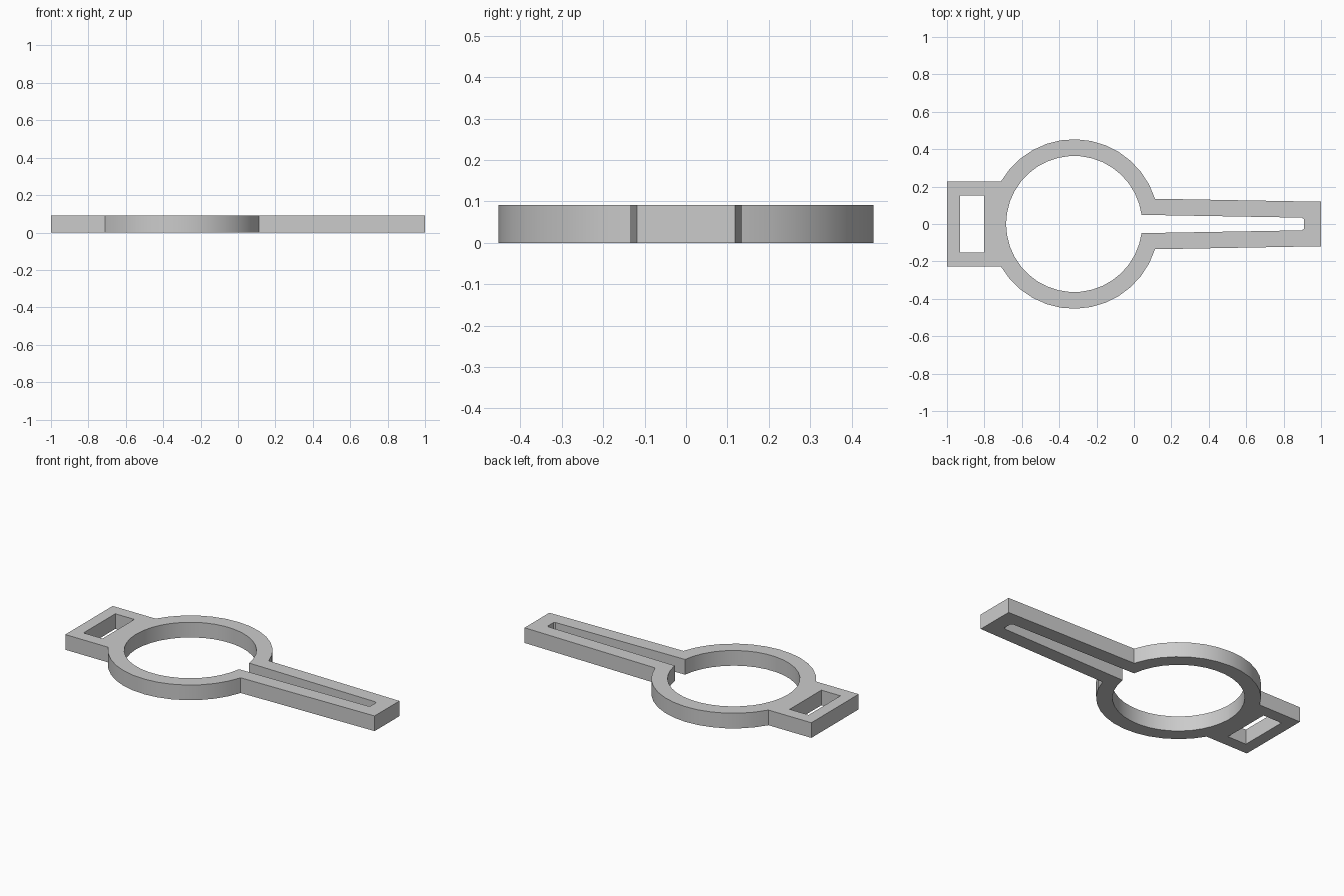
import bpy, bmesh
from math import sin, cos, asin, pi, radians

cube = bpy.data.objects.get("Cube")
if cube:
    bpy.data.objects.remove(cube)

THICK = 0.092
CENTRE_X = -0.32
R_OUT, R_IN = 0.453, 0.364
TAB_HALF, ARM_ROOT, SLOT_ROOT = 0.227, 0.135, 0.049


def arc(radius, start, end, steps):
    return [(CENTRE_X + radius * cos(start + (end - start) * i / steps),
             radius * sin(start + (end - start) * i / steps))
            for i in range(steps + 1)]


def mirrored(half):
    """Close an upper half outline with its reflection in y."""
    return half + [(x, -y) for x, y in reversed(half)]


# Outer outline: arm end, ring arc, strap tab
outer = mirrored([(1.0, 0.119)]
                 + arc(R_OUT, asin(ARM_ROOT / R_OUT), pi - asin(TAB_HALF / R_OUT), 13)
                 + [(-1.0, TAB_HALF)])

# Ring opening that runs into the tapered arm slot with clipped corners
ring_half = arc(R_IN, asin(SLOT_ROOT / R_IN), pi, 18)[:-1]
opening = mirrored([(0.908, 0.026), (0.898, 0.034)] + ring_half + [(CENTRE_X - R_IN, 0.005)])

# Rectangular strap window in the tab
window = mirrored([(-0.802, 0.152), (-0.93, 0.152)])

# Fill the profile between the loops and extrude it
bm = bmesh.new()
edges = []
for loop in (outer, opening, window):
    verts = [bm.verts.new((x, y, 0)) for x, y in loop]
    edges += [bm.edges.new((v, verts[i - 1])) for i, v in enumerate(verts)]
bmesh.ops.triangle_fill(bm, edges=edges, use_beauty=True, normal=(0, 0, 1))
result = bmesh.ops.extrude_face_region(bm, geom=bm.faces[:], use_keep_orig=True)
top = [g for g in result["geom"] if isinstance(g, bmesh.types.BMVert)]
bmesh.ops.translate(bm, verts=top, vec=(0, 0, THICK))
bmesh.ops.recalc_face_normals(bm, faces=bm.faces[:])

mesh = bpy.data.meshes.new("ring_bracket")
bm.to_mesh(mesh)
bm.free()
bracket = bpy.data.objects.new("ring_bracket", mesh)
bpy.context.collection.objects.link(bracket)

# Plain grey material
grey = bpy.data.materials.new("light_grey")
grey.use_nodes = True
colour = (0.6, 0.6, 0.6, 1)
grey.diffuse_color = colour
grey.node_tree.nodes["Principled BSDF"].inputs["Base Color"].default_value = colour
mesh.materials.append(grey)

# Smooth ring walls, crisp corners
bpy.ops.object.select_all(action="DESELECT")
bracket.select_set(True)
bpy.context.view_layer.objects.active = bracket
bpy.ops.object.shade_smooth_by_angle(angle=radians(25))
